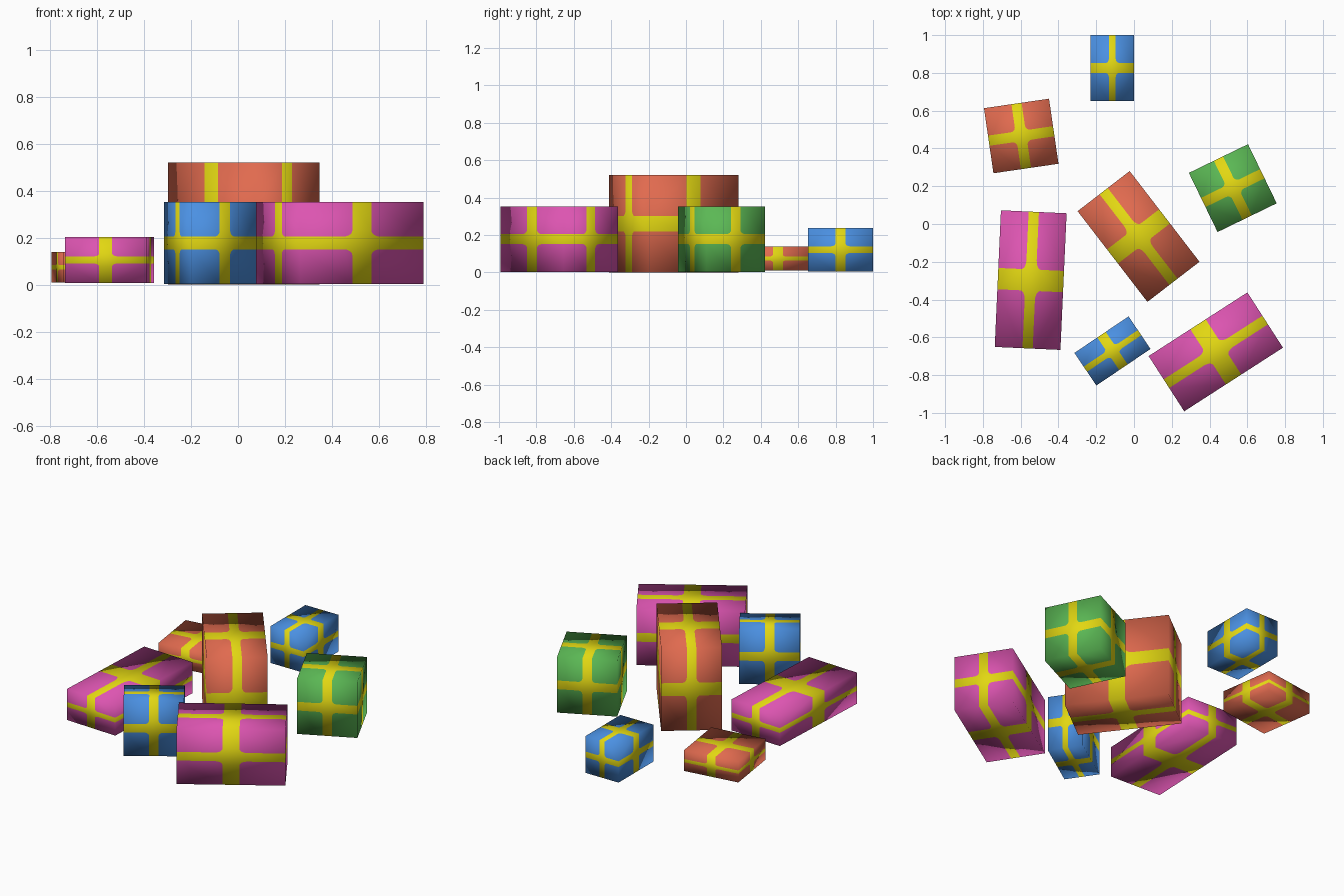
import bpy, bmesh
from math import pi, sin, cos, radians
from mathutils import Vector, Euler

if "Cube" in bpy.data.objects:
    bpy.data.objects.remove(bpy.data.objects["Cube"])


def material(name, rgb):
    m = bpy.data.materials.new(name)
    m.diffuse_color = (*rgb, 1)
    m.use_nodes = True
    m.node_tree.nodes["Principled BSDF"].inputs["Base Color"].default_value = m.diffuse_color
    return m


PAPER = {
    "blue": material("blue paper", (0.07, 0.28, 0.76)),
    "red": material("red paper", (0.75, 0.145, 0.078)),
    "pink": material("pink paper", (0.72, 0.09, 0.44)),
    "green": material("green paper", (0.105, 0.48, 0.09)),
}
YELLOW = material("yellow ribbon", (0.76, 0.68, 0.006))

W, R = 0.078, 0.07   # ribbon half width and crossing fillet, relative to the face

# one quadrant of the ribbon outline, with a rounded inner corner
EDGE = [(0.5, W)]
for i in range(6):
    t = pi / 2 - i * pi / 10
    EDGE.append((W + R - R * cos(t), W + R - R * sin(t)))
EDGE.append((W, 0.5))


def turn(points, n):
    for _ in range(n):
        points = [(-v, u) for u, v in points]
    return points


SIDES = [(0, 0, 0), (pi, 0, 0), (pi / 2, 0, 0), (-pi / 2, 0, 0),
         (0, pi / 2, 0), (0, -pi / 2, 0)]


def gift(name, paper, centre, size, angle, z0=0.0):
    """Wrapped box: each side is a ribbon cross plus four paper panels."""
    bm = bmesh.new()

    def face(points, rot, mat):
        f = bm.faces.new([bm.verts.new(rot @ Vector((u, v, 0.5))) for u, v in points])
        f.material_index = mat
        f.smooth = True

    for s in SIDES:
        rot = Euler(s).to_matrix()
        cross = []
        for q in range(4):
            cross += turn(EDGE, q)
            face(turn(EDGE + [(0.5, 0.5)], q)[::-1], rot, 0)
        face(cross, rot, 1)
    bmesh.ops.remove_doubles(bm, verts=bm.verts, dist=1e-4)
    bm.verts.index_update()
    # soft shading as on a smooth-shaded cube
    normals = [v.co.normalized() for v in bm.verts]
    bmesh.ops.scale(bm, vec=size, verts=bm.verts)
    me = bpy.data.meshes.new(name)
    bm.to_mesh(me)
    bm.free()
    me.materials.append(PAPER[paper])
    me.materials.append(YELLOW)
    me.normals_split_custom_set_from_vertices(normals)
    ob = bpy.data.objects.new(name, me)
    bpy.context.collection.objects.link(ob)
    ob.location = (*centre, z0 + size[2] / 2)
    ob.rotation_euler.z = radians(angle)


gift("back_blue_gift", "blue", (-0.115, 0.826), (0.23, 0.348, 0.232), 0, 0.005)
gift("flat_red_gift", "red", (-0.597, 0.466), (0.348, 0.348, 0.13), 8.3, 0.009)
gift("long_pink_gift", "pink", (-0.547, -0.297), (0.348, 0.724, 0.195), -2.6, 0.008)
gift("tall_red_gift", "red", (0.024, -0.066), (0.348, 0.606, 0.52), 37.6)
gift("green_gift", "green", (0.523, 0.19), (0.348, 0.348, 0.35), 25.9, 0.003)
gift("small_blue_gift", "blue", (-0.114, -0.672), (0.346, 0.208, 0.35), 34.0, 0.003)
gift("wide_pink_gift", "pink", (0.433, -0.677), (0.622, 0.348, 0.35), 32.8, 0.003)
